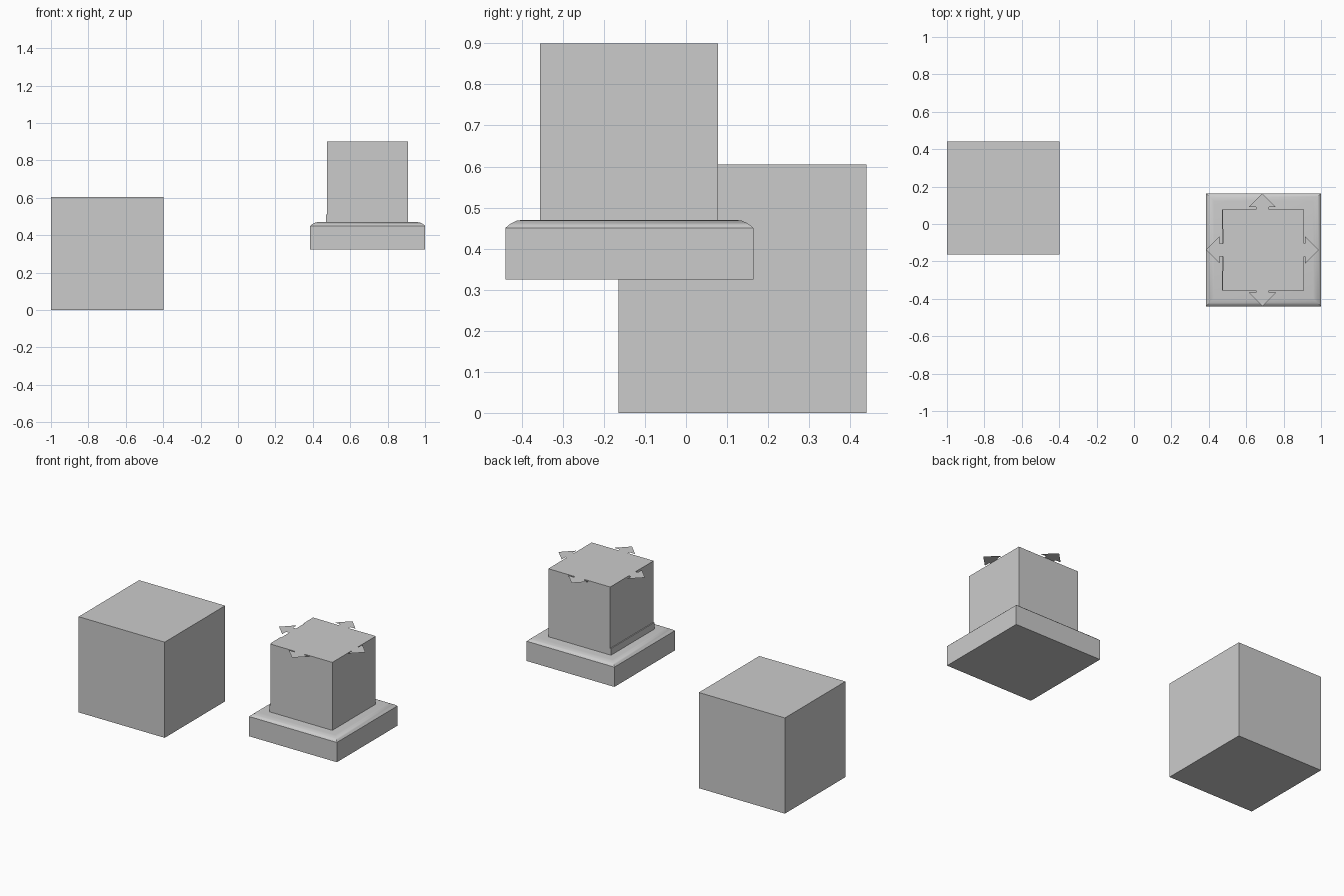
import bpy, bmesh
from math import sin, cos, pi
from mathutils import Vector, Matrix

if "Cube" in bpy.data.objects:
    bpy.data.objects.remove(bpy.data.objects["Cube"])


def finish(name, bm):
    bmesh.ops.recalc_face_normals(bm, faces=bm.faces)
    mesh = bpy.data.meshes.new(name)
    bm.to_mesh(mesh)
    bm.free()
    obj = bpy.data.objects.new(name, mesh)
    bpy.context.collection.objects.link(obj)
    return obj


def box(name, lo, hi):
    lo, hi = Vector(lo), Vector(hi)
    bm = bmesh.new()
    size = hi - lo
    bmesh.ops.create_cube(bm, size=1, matrix=Matrix.Translation((lo + hi) / 2) @ Matrix.Diagonal((*size, 1)))
    return finish(name, bm)


# Large plain cube
box("large_cube", (-1, -0.164, 0), (-0.398, 0.44, 0.605))

# Plinth: square rings stacked up a profile with a rounded top edge
CX, CY, HX, HY = 0.693, -0.138, 0.307, 0.302
profile = [(0, 0.325), (0, 0.45), (0.008, 0.4575), (0.018, 0.4635),
           (0.028, 0.468), (0.042, 0.47)]
bm = bmesh.new()
rings = [[bm.verts.new((CX + sx * (HX - inset), CY + sy * (HY - inset), z))
          for sx, sy in ((-1, -1), (1, -1), (1, 1), (-1, 1))]
         for inset, z in profile]
for a, b in zip(rings, rings[1:]):
    for i in range(4):
        j = (i + 1) % 4
        bm.faces.new((a[i], a[j], b[j], b[i]))
bm.faces.new(rings[0])
bm.faces.new(rings[-1])
plinth = finish("plinth", bm)
bpy.context.view_layer.objects.active = plinth
plinth.select_set(True)
bpy.ops.object.shade_smooth_by_angle(angle=pi / 5)

# Block on the plinth and the thin strip along its left foot
box("upper_block", (0.476, -0.356, 0.47), (0.909, 0.078, 0.9))
box("foot_strip", (0.470, -0.356, 0.47), (0.476, 0.078, 0.512))

# Eight-way arrow sheet lying on the block
TIP, HEAD, W, SHAFT = 0.302, 0.073, 0.073, 0.035
inner = SHAFT / sin(pi / 8)
arm = [(TIP - HEAD, -SHAFT), (TIP - HEAD, -W), (TIP, 0), (TIP - HEAD, W), (TIP - HEAD, SHAFT)]
bm = bmesh.new()
center = (0.686, -0.138)


def vert(r, t, ang):
    return bm.verts.new((center[0] + r * cos(ang) - t * sin(ang),
                         center[1] + r * sin(ang) + t * cos(ang), 0.902))


notches = [vert(inner, 0, (k - 0.5) * pi / 4) for k in range(8)]
bm.faces.new(notches)
for k in range(8):
    v = [vert(r, t, k * pi / 4) for r, t in arm]
    bm.faces.new((notches[k], v[0], v[4], notches[(k + 1) % 8]))
    bm.faces.new(v)
finish("eight_way_arrow", bm)
